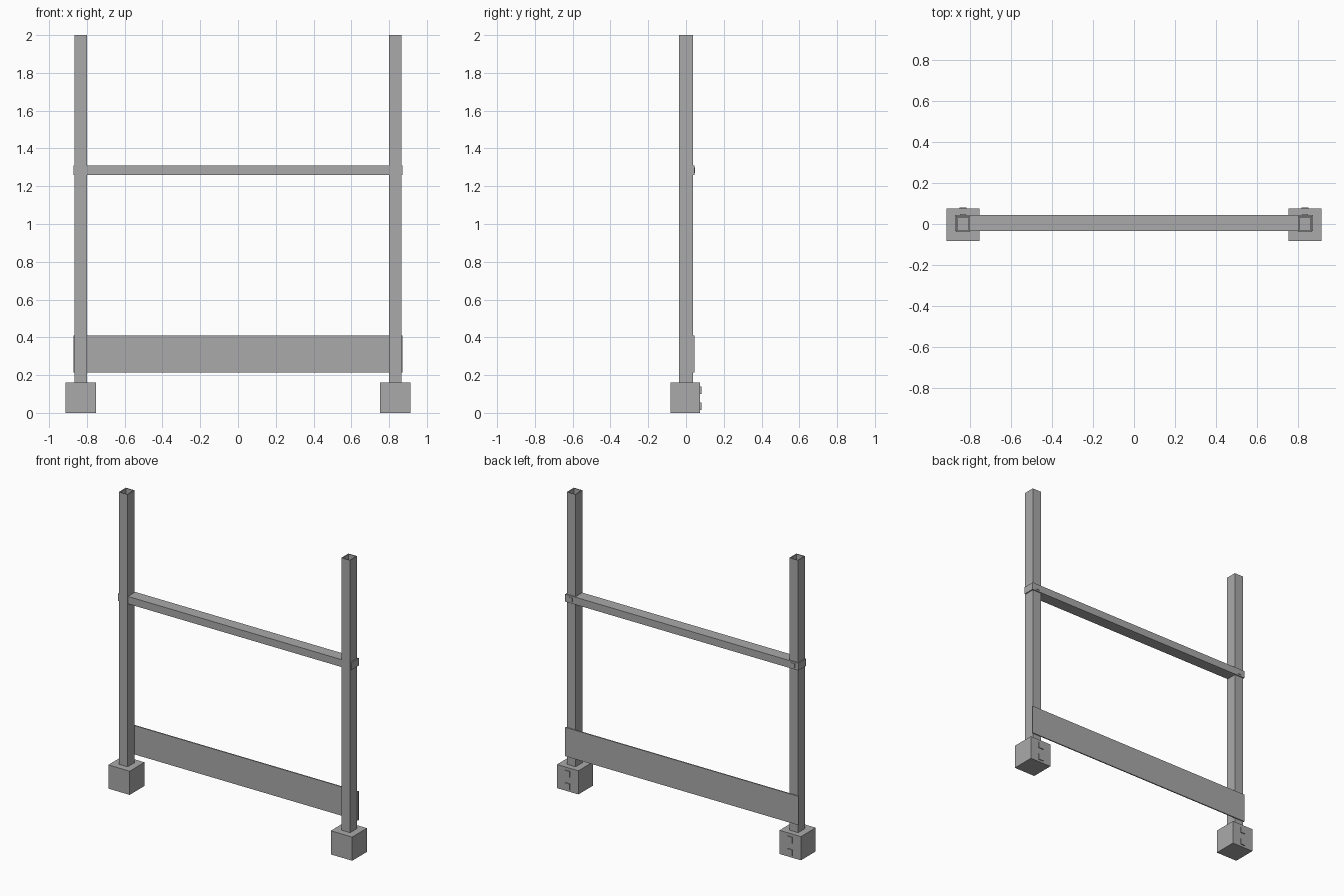
import bpy
import bmesh

cube = bpy.data.objects.get("Cube")
if cube:
    bpy.data.objects.remove(cube, do_unlink=True)

steel = bpy.data.materials.new("grey_steel")
steel.use_nodes = True
GREY = (0.4, 0.4, 0.4, 1)
steel.diffuse_color = GREY
steel.node_tree.nodes["Principled BSDF"].inputs["Base Color"].default_value = GREY


def finish(name, bm):
    bmesh.ops.recalc_face_normals(bm, faces=bm.faces)
    mesh = bpy.data.meshes.new(name)
    bm.to_mesh(mesh)
    bm.free()
    mesh.materials.append(steel)
    obj = bpy.data.objects.new(name, mesh)
    bpy.context.collection.objects.link(obj)
    return obj


def box(name, x, y, z):
    """Box spanning the given (low, high) ranges."""
    bm = bmesh.new()
    bmesh.ops.create_cube(bm, size=1)
    for v in bm.verts:
        v.co = [r[0] if c < 0 else r[1] for c, r in zip(v.co, (x, y, z))]
    return finish(name, bm)


def tube(name, x, y, z, wall):
    """Upright rectangular tube, open at both ends."""
    bm = bmesh.new()
    rings = []
    for inset in (0, wall):
        for h in z:
            xs = (x[0] + inset, x[1] - inset)
            ys = (y[0] + inset, y[1] - inset)
            corners = ((0, 0), (1, 0), (1, 1), (0, 1))
            rings.append([bm.verts.new((xs[i], ys[j], h)) for i, j in corners])
    outer_low, outer_top, inner_low, inner_top = rings
    for a, b in ((outer_low, outer_top), (outer_top, inner_top),
                 (inner_top, inner_low), (inner_low, outer_low)):
        for i in range(4):
            j = (i + 1) % 4
            bm.faces.new((a[i], a[j], b[j], b[i]))
    return finish(name, bm)


def around(centre, half):
    return (centre - half, centre + half)


POST_X = 0.832
FOOT_TOP = 0.16
RAIL_Z = (1.26, 1.31)
BACK = 0.045
FOOT_BACK = 0.075

# Uprights, feet and square bolt heads on each side
for side, s in (("left", 1), ("right", -1)):
    cx = s * POST_X
    tube(side + "_post", around(cx, 0.033), (-0.038, 0.038), (FOOT_TOP, 2), 0.006)
    box(side + "_foot", around(cx, 0.08), (-0.083, FOOT_BACK), (0, FOOT_TOP))
    for level, z in (("lower", 0.035), ("upper", 0.12)):
        box(f"{side}_{level}_foot_bolt", around(cx, 0.018),
            (FOOT_BACK - 0.01, FOOT_BACK + 0.006), around(z, 0.02))
    box(side + "_rail_bolt", around(cx, 0.014), (BACK - 0.01, BACK + 0.003),
        around(sum(RAIL_Z) / 2, 0.014))

# Cross members
box("middle_rail", (-0.872, 0.872), (-0.034, BACK), RAIL_Z)
box("toe_board", (-0.872, 0.872), (0.037, BACK), (0.215, 0.41))
